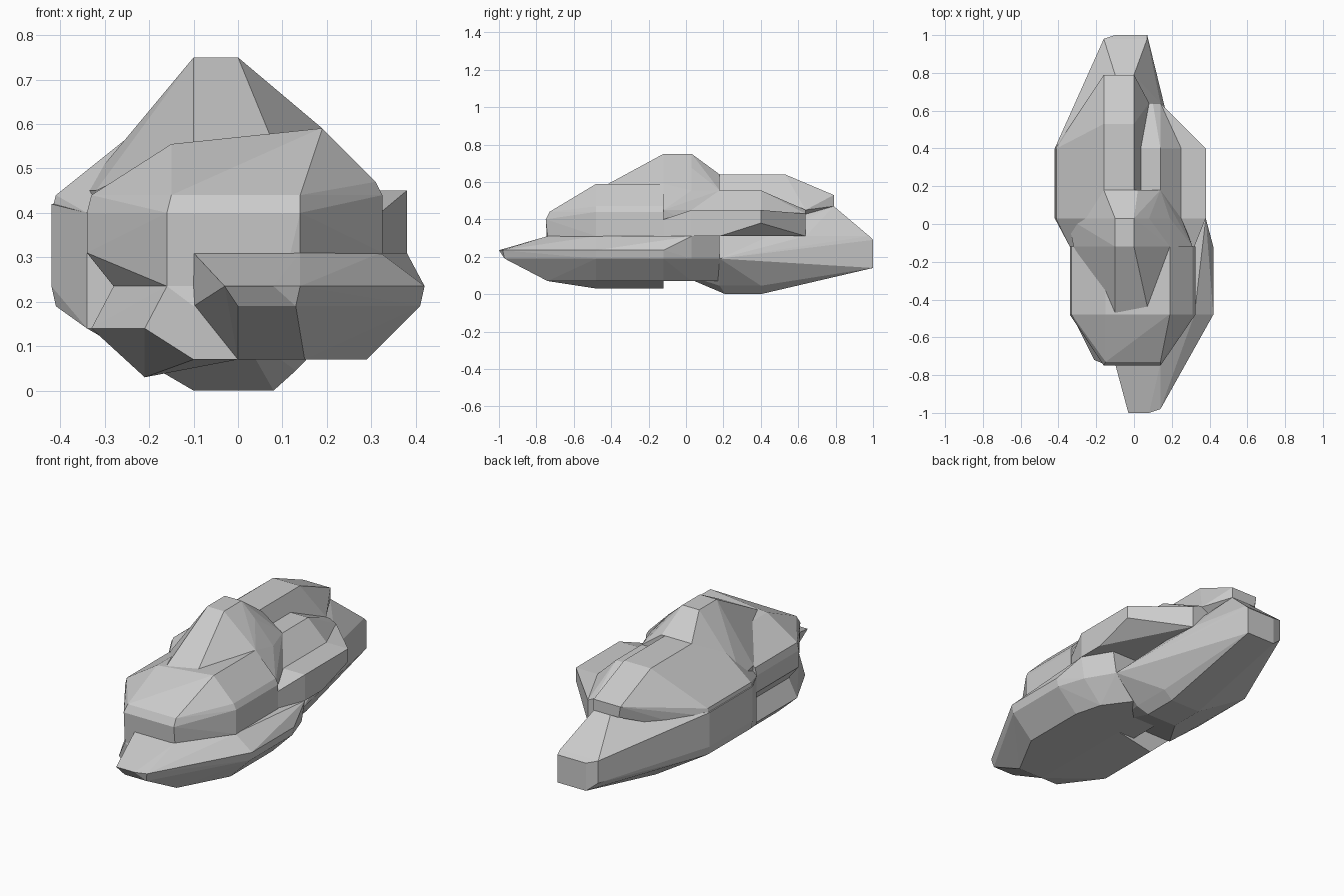
import bpy
import bmesh

cube = bpy.data.objects.get("Cube")
if cube:
    bpy.data.objects.remove(cube, do_unlink=True)

# One plain stone colour
stone = bpy.data.materials.new("pale grey stone")
stone.use_nodes = True
stone.diffuse_color = (0.6, 0.6, 0.6, 1)
stone.node_tree.nodes["Principled BSDF"].inputs["Base Color"].default_value = stone.diffuse_color

# Depths shared by all boulders, front to back
nose, brow, chest, brace, waist, crest = -1, -.74, -.48, -.28, -.12, .03
saddle, hip, bench, rump, heel, tail = .18, .4, .53, .64, .79, 1

# Heights shared by all boulders, bottom to top
ground, keel, lip, rim, belt, ledge = 0, .07, .19, .235, .31, .4
shoulder, hump, dome, ridge, peak = .45, .555, .59, .64, .75

# Outermost reach of the rear flank and of the front collar
flank, collar = -.42, -.34


def rock(name, *courses):
    """Faceted boulder wrapped around level courses: height, left, right, depths."""
    bm = bmesh.new()
    for height, left, right, *depths in courses:
        for depth in depths:
            for side in {left, right}:
                bm.verts.new((side, depth, height))
    hull = bmesh.ops.convex_hull(bm, input=bm.verts[:])
    spare = {part for part in hull["geom_interior"] + hull["geom_unused"]
             if isinstance(part, bmesh.types.BMVert)}
    bmesh.ops.delete(bm, geom=list(spare), context="VERTS")
    bmesh.ops.dissolve_limit(bm, angle_limit=.03, verts=bm.verts[:], edges=bm.edges[:])
    bmesh.ops.recalc_face_normals(bm, faces=bm.faces[:])
    mesh = bpy.data.meshes.new(name)
    bm.to_mesh(mesh)
    bm.free()
    mesh.materials.append(stone)
    boulder = bpy.data.objects.new(name, mesh)
    bpy.context.collection.objects.link(boulder)


# Wide wedge under the front, reaching forward to a blunt tip
rock("front_wedge",
     (rim, -.03, .08, nose),
     (rim, -.03, .14, nose + .02),
     (lip, 0, .13, nose + .03),
     (belt, -.1, .14, brow),
     (lip, -.1, .14, brow),
     (keel, 0, .15, brow),
     (belt, -.1, .32, chest, waist),
     (rim, -.1, .42, chest, waist),
     (lip, -.1, .41, chest, waist),
     (keel, -.1, .29, chest, waist),
     (belt, -.1, .38, crest),
     (lip, -.1, .36, crest),
     (keel, -.1, .25, crest),
     (belt, -.1, .29, saddle),
     (lip, -.1, .27, saddle),
     (keel, -.1, .14, saddle))

# Lower shelf on the other side of the wedge
rock("front_shelf",
     (rim, -.16, -.05, brow),
     (keel * 2, -.21, -.18, brow + .02),
     (lip, -.1, -.05, brow - .01),
     (keel, -.1, 0, brow),
     (rim, -.28, -.1, chest, waist),
     (keel * 2, -.33, -.1, chest, waist),
     (ground + .03, -.21, -.21, chest, waist),
     (keel, -.1, 0, chest, waist))

# Main dome above the front
rock("front_dome",
     (rim, -.16, .1, brow),
     (belt, -.16, .14, brow),
     (ledge, -.16, .14, brow - .01),
     (shoulder - .01, -.15, .14, brow + .01),
     (rim, -.28, .3, chest, waist),
     (belt, collar, .325, chest, waist),
     (ledge, collar, .325, chest, waist),
     (shoulder - .01, collar + .01, .325, chest, waist),
     (shoulder + .02, -.25, .31, chest, waist),
     (hump, -.15, .08, chest, waist),
     (dome, .185, .19, chest, waist))

# Summit saddle joining the front and rear
rock("summit",
     (hump, -.1, .08, chest),
     (dome, -.1, .08, brace),
     (peak, -.1, 0, waist, crest),
     (ridge + .035, -.12, .08, waist, crest),
     (ridge, -.16, 0, waist, crest),
     (dome, -.16, .19, waist),
     (hump, -.16, .19, crest),
     (shoulder, collar + .02, .31, waist),
     (shoulder, -.35, .25, crest),
     (belt, -.3, .3, waist),
     (belt, -.3, .25, crest),
     (ridge, -.16, .02, saddle),
     (hump, -.16, .14, saddle),
     (belt, -.3, .2, saddle))

# High rear ridge
rock("rear_ridge",
     (belt, collar, 0, waist),
     (ledge, collar, 0, waist),
     (hump, -.15, 0, waist),
     (belt, flank, 0, crest, hip),
     (ledge, flank, 0, crest, hip),
     (shoulder - .01, flank + .01, 0, crest, hip),
     (ridge, -.16, 0, crest, saddle, bench),
     (shoulder, -.1, .08, saddle, rump),
     (bench, -.16, 0, heel),
     (shoulder + .02, -.15, 0, heel))

# Lower rear hump beside the ridge
rock("rear_hump",
     (hump, 0, .14, crest, hip),
     (shoulder, 0, .25, crest, hip),
     (ledge, 0, .26, crest, hip),
     (shoulder, 0, .1, rump),
     (shoulder - .02, 0, .14, rump),
     (belt, 0, .14, crest, rump))

# Overhanging side ledge
rock("side_ledge",
     (belt, .2, .32, waist),
     (ledge, .2, .32, waist),
     (shoulder, .2, .38, crest, hip),
     (ledge - .02, .2, .38, crest, hip),
     (belt, .2, .38, crest, saddle),
     (shoulder - .02, .05, .14, rump),
     (belt, .05, .14, rump))

# Long tail and the keel beneath it
rock("rear_tail",
     (ledge, collar, 0, waist),
     (keel * 2, collar, 0, waist),
     (ledge + .02, flank, 0, crest, hip),
     (rim, flank, 0, crest, hip),
     (lip, flank + .01, 0, crest, hip),
     (lip, 0, .27, saddle),
     (rim, 0, .2, hip),
     (ground + .045, -.14, .13, saddle, hip),
     (ground, -.1, .08, saddle + .03, hip),
     (belt, 0, .14, rump),
     (shoulder + .02, -.1, 0, heel),
     (belt, -.16, .07, tail - .02),
     (lip, -.16, .07, tail - .02),
     (belt - .02, -.1, .07, tail),
     (keel * 2, -.1, .07, tail))
